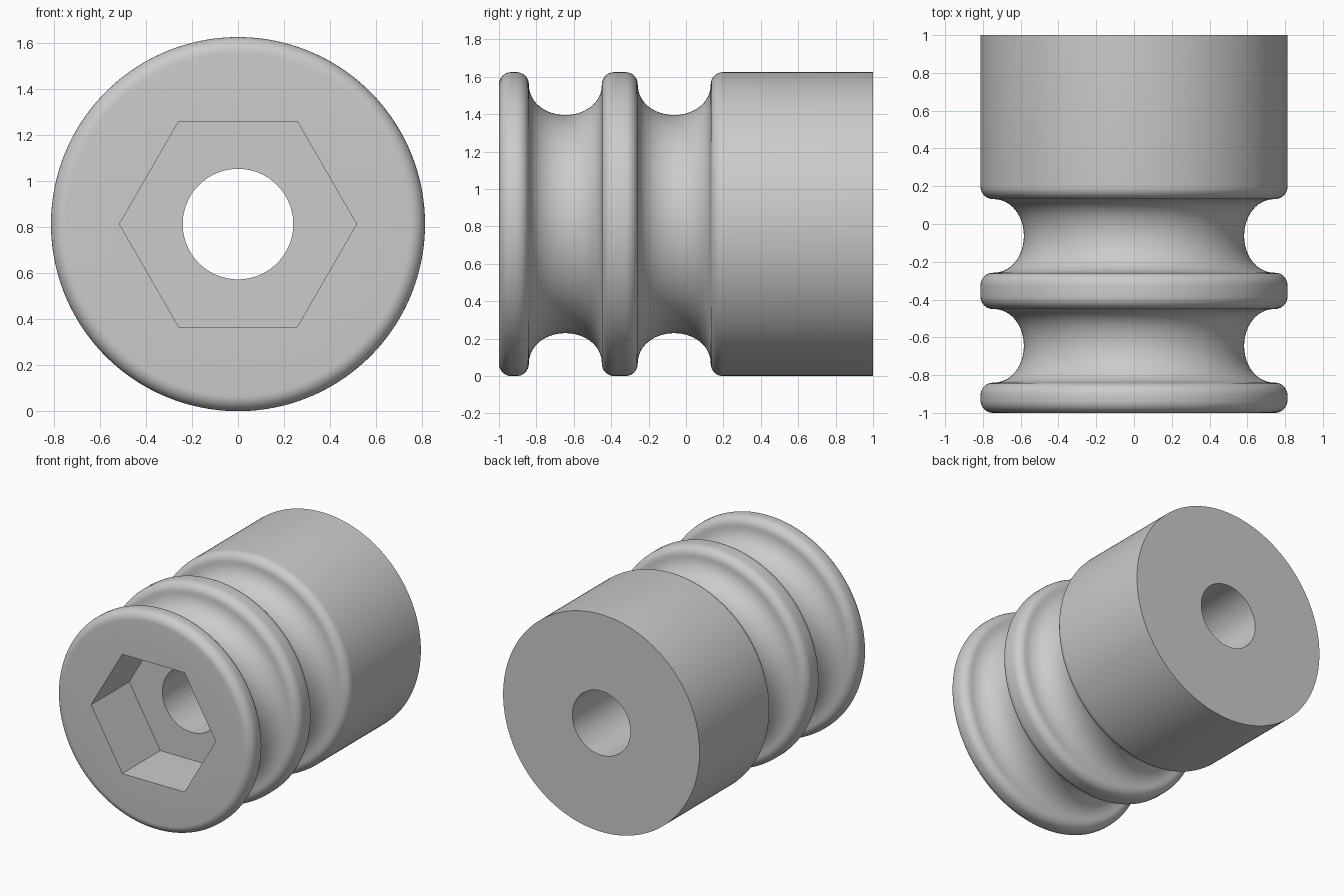
import bpy, bmesh, math

if "Cube" in bpy.data.objects:
    bpy.data.objects.remove(bpy.data.objects["Cube"])

R, HOLE, APOTHEM, POCKET = 0.8125, 0.24, 0.446, 0.45
FILLET, GROOVE_R, GROOVE_BOTTOM = 0.066, 0.195, 0.583
SEGS = 192  # multiple of 6 so the hexagon corners land on vertices


def arc(cy, cr, rad, a0, a1, n):
    """Arc points (y, radius) in the profile plane, angles in degrees."""
    return [(cy + rad * math.cos(math.radians(a0 + (a1 - a0) * i / n)),
             cr + rad * math.sin(math.radians(a0 + (a1 - a0) * i / n)))
            for i in range(n + 1)]


# Outer profile from the front face to the back face
shoulder = R - FILLET
outer = arc(-1 + FILLET, shoulder, FILLET, 180, 90, 8)
for centre in (-0.645, -0.063):
    left, right = centre - GROOVE_R, centre + GROOVE_R
    cr = GROOVE_BOTTOM + GROOVE_R
    cr = min(cr, shoulder + 0.0)
    depth = cr - GROOVE_BOTTOM
    outer += arc(left - FILLET, shoulder, FILLET, 90, 0, 8)
    # slightly flattened round groove, tangent to both shoulders
    outer += [(centre - GROOVE_R * math.cos(math.pi * i / 24),
               cr - depth * math.sin(math.pi * i / 24) ** 0.95) for i in range(1, 24)]
    outer += arc(right + FILLET, shoulder, FILLET, 180, 90, 8)
outer.append((1.0, R))

# Each ring: y, radius, and whether it is hexagonal
rings = [(y, r, False) for y, r in outer]
rings += [(1.0, HOLE, False), (-1 + POCKET, HOLE, False),
          (-1 + POCKET, APOTHEM, True), (-1.0, APOTHEM, True)]


def ring_radius(r, hexagonal, a):
    if not hexagonal:
        return r
    local = a % (math.pi / 3) - math.pi / 6
    return r / math.cos(local)


# Spin the rings about the y axis into one closed body
bm = bmesh.new()
loops = []
for y, r, hexagonal in rings:
    loop = []
    for i in range(SEGS):
        a = 2 * math.pi * i / SEGS
        d = ring_radius(r, hexagonal, a)
        loop.append(bm.verts.new((d * math.cos(a), y, R + d * math.sin(a))))
    loops.append(loop)
for k, a in enumerate(loops):
    b = loops[(k + 1) % len(loops)]
    for i in range(SEGS):
        j = (i + 1) % SEGS
        bm.faces.new((a[i], a[j], b[j], b[i]))
bmesh.ops.recalc_face_normals(bm, faces=bm.faces[:])
mesh = bpy.data.meshes.new("grooved_bushing")
bm.to_mesh(mesh)
bm.free()

grey = bpy.data.materials.new("plain grey")
grey.diffuse_color = (0.6, 0.6, 0.6, 1)
grey.use_nodes = True
grey.node_tree.nodes["Principled BSDF"].inputs["Base Color"].default_value = grey.diffuse_color
mesh.materials.append(grey)
body = bpy.data.objects.new("grooved_bushing", mesh)
bpy.context.collection.objects.link(body)
bpy.context.view_layer.objects.active = body
body.select_set(True)
bpy.ops.object.shade_smooth_by_angle(angle=math.radians(30))
